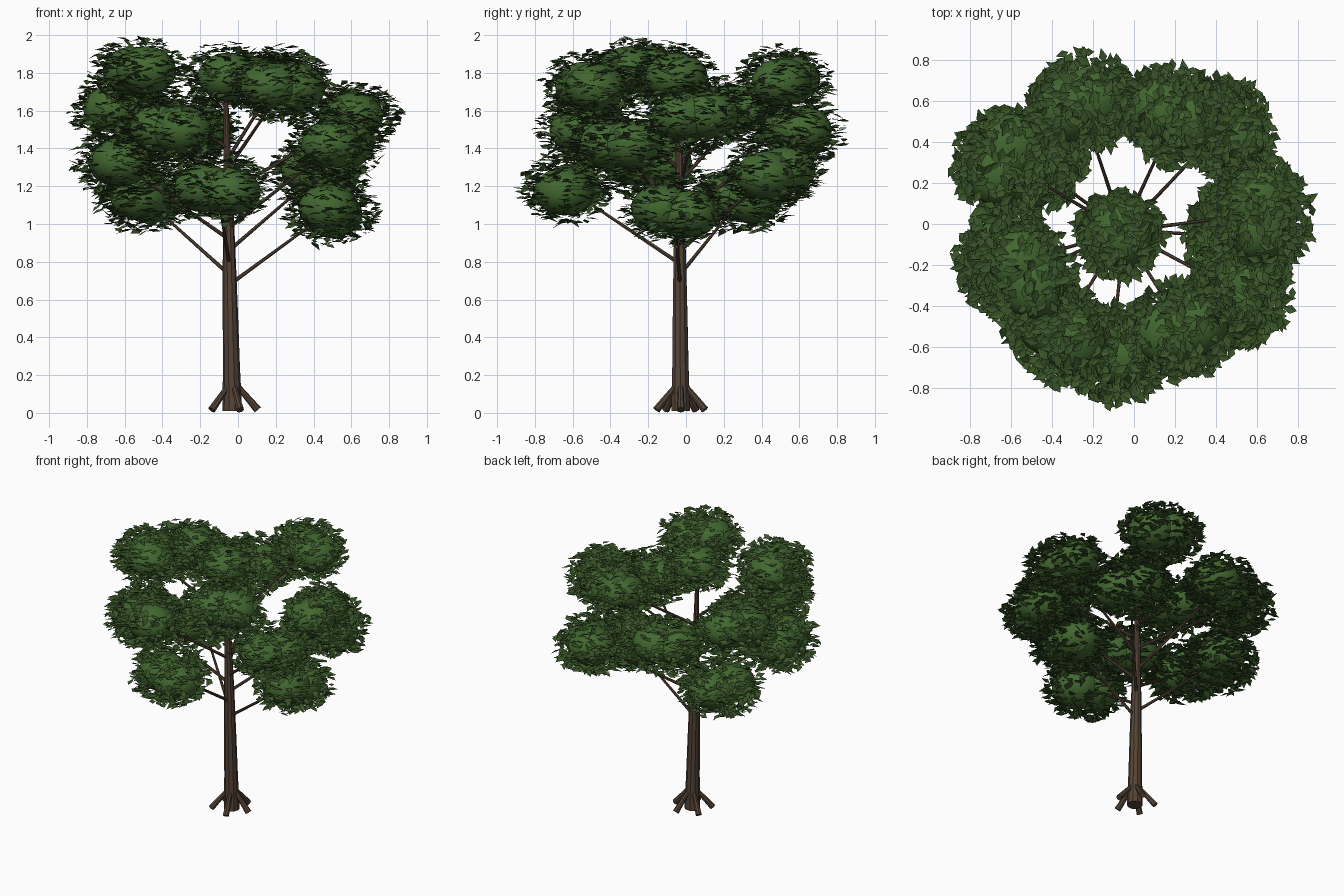
import bpy, bmesh, math, random
from mathutils import Vector, Matrix

if "Cube" in bpy.data.objects:
    bpy.data.objects.remove(bpy.data.objects["Cube"])

random.seed(7)

def material(name, rgb):
    m = bpy.data.materials.new(name)
    m.diffuse_color = (*rgb, 1)
    m.use_nodes = True
    m.node_tree.nodes["Principled BSDF"].inputs["Base Color"].default_value = m.diffuse_color
    return m

BARK = material("bark", (0.09, 0.058, 0.038))
CORE = material("foliage_core", (0.054, 0.135, 0.029))
LEAF = material("leaf", (0.04, 0.09, 0.021))

def finish(bm, name, mat, smooth=False):
    me = bpy.data.meshes.new(name)
    for f in bm.faces:
        f.smooth = smooth
    bm.to_mesh(me)
    bm.free()
    me.materials.append(mat)
    ob = bpy.data.objects.new(name, me)
    bpy.context.collection.objects.link(ob)
    return ob

def tube(bm, points, radii, sides):
    """Tapered tube through points, capped at both ends."""
    pts = [Vector(p) for p in points]
    rot = (pts[-1] - pts[0]).to_track_quat('Z', 'Y')
    rings = []
    for p, r in zip(pts, radii):
        rings.append([bm.verts.new(p + rot @ Vector((r * math.cos(a), r * math.sin(a), 0)))
                      for a in (2 * math.pi * i / sides for i in range(sides))])
    for lo, hi in zip(rings, rings[1:]):
        for i in range(sides):
            j = (i + 1) % sides
            bm.faces.new((lo[i], lo[j], hi[j], hi[i]))
    bm.faces.new(rings[0][::-1])
    bm.faces.new(rings[-1])

# Trunk
def trunk_at(z):
    return Vector((-0.030 - 0.02 * z, -0.028 - 0.006 * z, z))

bm = bmesh.new()
heights = [0.01, 0.25, 0.5, 0.75, 1.0, 1.25, 1.5, 1.75]
tube(bm, [trunk_at(z) for z in heights],
     [0.052, 0.045, 0.041, 0.036, 0.030, 0.023, 0.016, 0.010], 10)
finish(bm, "trunk", BARK)

# Five splayed roots
bm = bmesh.new()
for i in range(5):
    a = math.radians(72 * i)
    d = Vector((math.cos(a), math.sin(a), 0))
    base = trunk_at(0)
    tube(bm, [base + d * 0.03 + Vector((0, 0, 0.14)),
              base + d * 0.135 + Vector((0, 0, 0.016))], [0.014, 0.021], 8)
finish(bm, "roots", BARK)

# Leaf clusters: centre x, y, z and the height where the branch leaves the trunk
clusters = [
    (0.49, -0.06, 1.07, 0.68), (-0.49, 0.29, 1.13, 0.73), (-0.11, -0.63, 1.19, 0.79),
    (0.43, 0.47, 1.27, 0.86), (-0.62, -0.20, 1.32, 0.92), (0.52, -0.34, 1.42, 0.98),
    (-0.26, 0.59, 1.49, 1.05), (-0.36, -0.53, 1.49, 1.10), (0.62, 0.05, 1.56, 1.17),
    (-0.63, 0.31, 1.60, 1.22), (0.24, -0.51, 1.72, 1.29), (0.20, 0.52, 1.75, 1.34),
    (-0.53, -0.25, 1.80, 1.40),
]

# Branches
bm = bmesh.new()
for x, y, z, start in clusters:
    tube(bm, [trunk_at(start), (x, y, z)], [0.011, 0.006], 7)
finish(bm, "branches", BARK)

def foliage(name, centre, angle, spread, reach, count):
    turn = Matrix.Rotation(angle, 4, 'Z')
    c = Vector(centre)
    # Solid rounded cores, side by side around the tree
    bm = bmesh.new()
    for side in ((-1, 1) if spread else (0,)):
        at = c + turn @ Vector((random.uniform(-0.02, 0.02), side * spread, side * random.uniform(-0.02, 0.02)))
        bmesh.ops.create_uvsphere(bm, u_segments=18, v_segments=10, radius=1,
                                  matrix=Matrix.Translation(at) @ turn @ Matrix.Diagonal((0.16, 0.165, 0.128, 1)))
    finish(bm, name + "_core", CORE, True)
    # Loose folded leaves, lying nearly flat
    bm = bmesh.new()
    for _ in range(count):
        d = Vector([random.gauss(0, 1) for _ in range(3)]).normalized()
        k = random.uniform(0.7, 1.0)
        p = c + turn @ Vector((d.x * reach[0], d.y * reach[1], d.z * reach[2])) * k
        m = (Matrix.Translation(p) @ Matrix.Rotation(random.uniform(0, 2 * math.pi), 4, 'Z')
             @ Matrix.Rotation(random.gauss(0, 0.24), 4, 'X')
             @ Matrix.Rotation(random.gauss(0.1, 0.24), 4, 'Y'))
        s = random.uniform(0.95, 1.35)
        tail, left, tip, right = (bm.verts.new(m @ (Vector(v) * s)) for v in (
            (-0.03, 0, 0), (-0.004, 0.018, 0.004), (0.036, 0, 0), (-0.004, -0.018, 0.004)))
        bm.faces.new((tail, tip, left))
        bm.faces.new((tail, right, tip))
    finish(bm, name + "_leaves", LEAF)

for i, (x, y, z, start) in enumerate(clusters):
    foliage(f"leaf_cluster_{i + 1}", (x, y, z), math.atan2(y + 0.03, x + 0.04),
            0.068, (0.255, 0.29, 0.198), 480)

# Crown on top of the trunk
foliage("crown", (-0.07, -0.05, 1.78), 0, 0, (0.225, 0.225, 0.19), 360)
